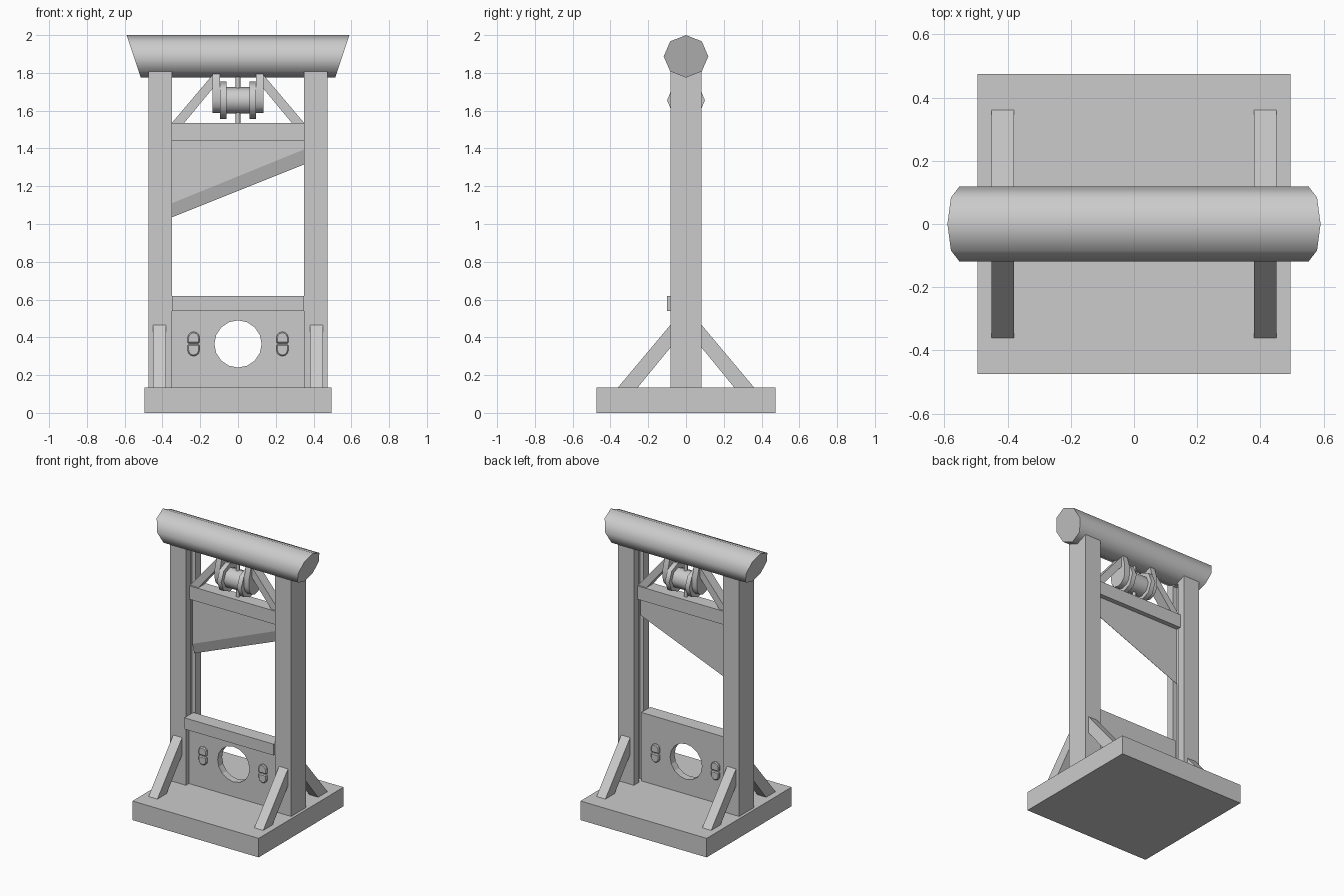
import bpy, bmesh, math

if "Cube" in bpy.data.objects:
    bpy.data.objects.remove(bpy.data.objects["Cube"])

def prism(name, pts, axis, a, b, smooth=False):
    """Extrude a 2D profile along an axis: 'x' takes (y,z), 'y' takes (x,z)."""
    def place(p, t):
        return (t, p[0], p[1]) if axis == 'x' else (p[0], t, p[1])
    bm = bmesh.new()
    lo = [bm.verts.new(place(p, a)) for p in pts]
    hi = [bm.verts.new(place(p, b)) for p in pts]
    n = len(pts)
    bm.faces.new(lo)
    bm.faces.new(hi[::-1])
    for i in range(n):
        j = (i + 1) % n
        bm.faces.new((lo[j], lo[i], hi[i], hi[j]))
    bmesh.ops.recalc_face_normals(bm, faces=bm.faces[:])
    me = bpy.data.meshes.new(name)
    bm.to_mesh(me)
    bm.free()
    ob = bpy.data.objects.new(name, me)
    bpy.context.collection.objects.link(ob)
    if smooth:
        bpy.ops.object.select_all(action='DESELECT')
        ob.select_set(True)
        bpy.context.view_layer.objects.active = ob
        bpy.ops.object.shade_smooth_by_angle(angle=math.radians(50))
    return ob

def box(name, x0, x1, y0, y1, z0, z1):
    return prism(name, [(x0, z0), (x1, z0), (x1, z1), (x0, z1)], 'y', y0, y1)

def arc(cx, cz, r, n, a0=0, a1=360, closed=False):
    steps = n if closed else n - 1
    return [(cx + r * math.cos(math.radians(a0 + (a1 - a0) * i / steps)),
             cz + r * math.sin(math.radians(a0 + (a1 - a0) * i / steps))) for i in range(n)]

def mirror(ob, x=True, y=False):
    m = ob.modifiers.new("mirror", 'MIRROR')
    m.use_axis = (x, y, False)
    m.use_clip = False
    m.use_mirror_merge = False
    return ob

# base platform
box("base", -0.495, 0.495, -0.475, 0.475, 0, 0.135)

# posts with an inner guide groove
post = box("post", 0.35, 0.475, -0.083, 0.083, 0.135, 1.87)
groove = box("groove_cutter", 0.30, 0.38, -0.025, 0.025, 0.1, 1.775)
groove.hide_render = True
groove.hide_viewport = True
cut = post.modifiers.new("groove", 'BOOLEAN')
cut.operation = 'DIFFERENCE'
cut.solver = 'EXACT'
cut.object = groove
mirror(post)

# diagonal foot braces
foot = prism("foot_brace", [(-0.083, 0.465), (-0.36, 0.135), (-0.255, 0.135), (-0.083, 0.345)],
             'x', 0.38, 0.45)
mirror(foot, True, True)

# octagonal top log with slanted ends
log = prism("top_log", arc(0, 1.8875, 0.1125, 8, closed=True), 'x', -1, 1, True)
for v in log.data.vertices:
    v.co.x *= 0.5525 + (v.co.z - 1.8875) * 0.333
    v.co.y *= 1.05

# neck board with a round hole
board = box("neck_board", -0.35, 0.35, -0.05, 0.0, 0.135, 0.62)
hole = prism("hole_cutter", arc(0, 0.365, 0.125, 16, closed=True), 'y', -0.2, 0.2)
hole.hide_render = True
hole.hide_viewport = True
cut = board.modifiers.new("hole", 'BOOLEAN')
cut.operation = 'DIFFERENCE'
cut.solver = 'EXACT'
cut.object = hole
box("board_trim", -0.35, 0.35, -0.1, -0.05, 0.54, 0.62)

# split rounded clasps on both faces of the board
for side, y0, y1 in (("front", -0.065, -0.04), ("back", -0.01, 0.015)):
    for half, cz, a in (("upper", 0.398, 0), ("lower", 0.332, 180)):
        flat = 0.368 if a == 0 else 0.362
        pts = arc(0.235, cz, 0.032, 7, a, a + 180)
        pts += [(pts[-1][0], flat), (pts[0][0], flat)]
        clasp = prism(f"{side}_{half}_clasp", pts, 'y', y0, y1)
        bev = clasp.modifiers.new("bevel", 'BEVEL')
        bev.width = 0.006
        bev.segments = 1
        mirror(clasp)

# blade carrier bar
box("blade_bar", -0.35, 0.35, -0.046, 0.046, 1.44, 1.535)

# slanted blade, bevelled on the front towards the cutting edge
blade = prism("blade", [(-0.35, 1.11), (0.35, 1.395), (0.35, 1.45), (-0.35, 1.45)], 'y', -0.012, 0.012)
prism_edge = prism("blade_edge", [(-0.35, 1.035), (0.35, 1.315), (0.35, 1.395), (-0.35, 1.11)],
                   'y', -0.012, 0.012)
for v in prism_edge.data.vertices:
    if v.index in (0, 1):
        v.co.y = 0.010

# diagonal struts from the bar to the pulley brackets
strut = prism("bar_strut", [(0.35, 1.535), (0.285, 1.535), (0.13, 1.722), (0.13, 1.795)],
              'y', -0.035, 0.035)
mirror(strut)

# pulley brackets with rounded lower ends
bracket = prism("pulley_bracket", arc(0, 1.655, 0.068, 7, 180, 360) + [(0.068, 1.72), (0.045, 1.8), (-0.045, 1.8), (-0.068, 1.72)],
                'x', 0.095, 0.135, True)
mirror(bracket)

# pulley drum, flanges and rope
prism("pulley_drum", arc(0, 1.655, 0.07, 8, closed=True), 'x', -0.065, 0.065, True)
flange = prism("pulley_flange", arc(0, 1.655, 0.1, 8, closed=True), 'x', 0.062, 0.095, True)
mirror(flange)
bpy.ops.mesh.primitive_cylinder_add(vertices=8, radius=0.012, depth=0.28, location=(0, 0, 1.66))
bpy.context.object.name = "rope"
bpy.ops.object.shade_smooth_by_angle(angle=math.radians(50))
